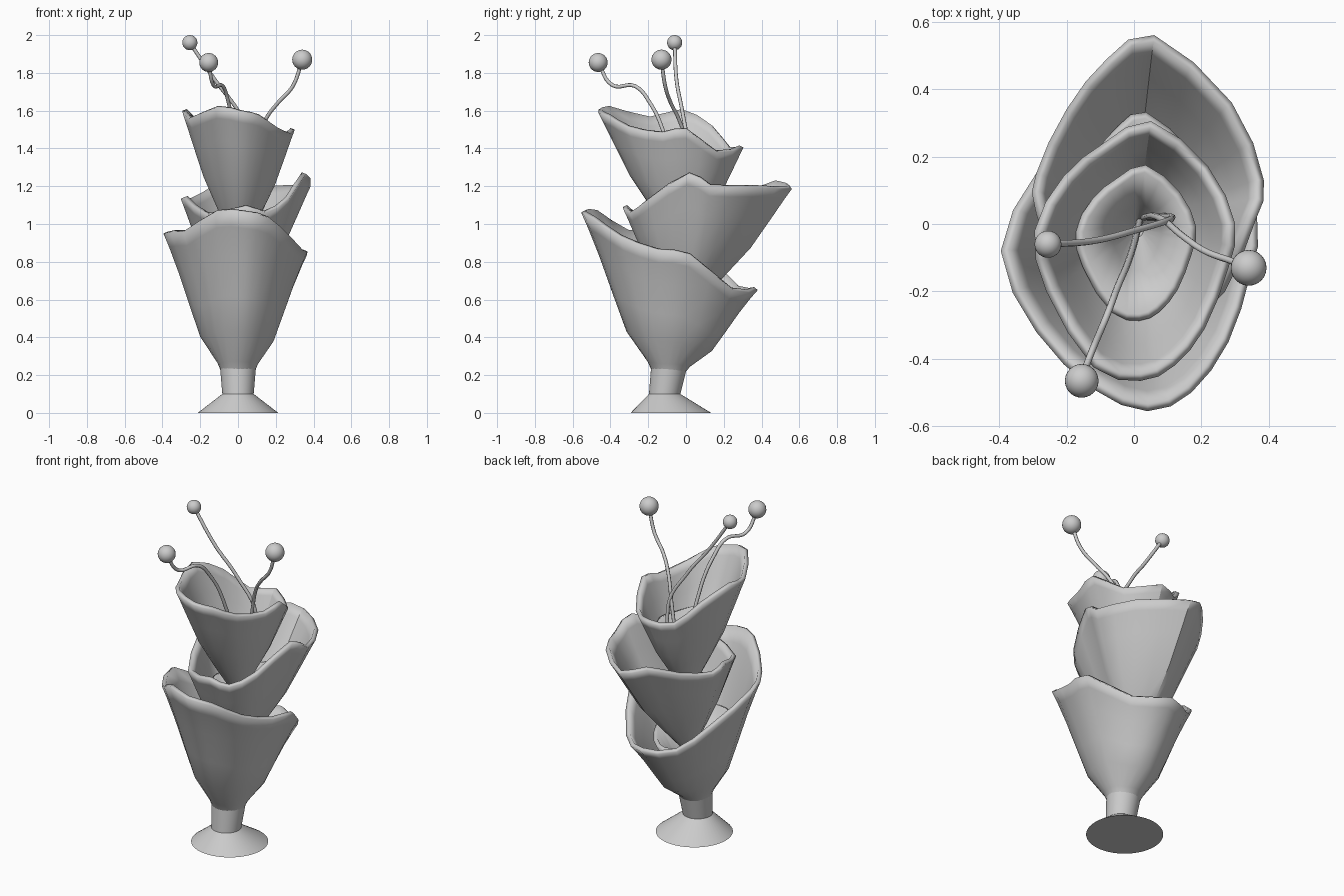
import bpy, bmesh
from math import sin, cos, tau, radians
from mathutils import Vector

if "Cube" in bpy.data.objects:
    bpy.data.objects.remove(bpy.data.objects["Cube"])

SEGS = 24


def loft(name, rings, cap_top=False):
    """Skin a stack of rings, each counter-clockwise seen from above."""
    bm = bmesh.new()
    vr = [[bm.verts.new(p) for p in r] for r in rings]
    n = len(rings[0])
    for a, b in zip(vr, vr[1:]):
        for i in range(n):
            j = (i + 1) % n
            bm.faces.new((a[i], a[j], b[j], b[i]))
    bm.faces.new(vr[0][::-1])
    if cap_top:
        bm.faces.new(vr[-1])
    me = bpy.data.meshes.new(name)
    bm.to_mesh(me)
    bm.free()
    ob = bpy.data.objects.new(name, me)
    bpy.context.collection.objects.link(ob)
    return ob


def circle(c, r, n=SEGS):
    # starts at the front (-y) and runs towards +x
    return [Vector((c[0] + r * sin(tau * i / n), c[1] - r * cos(tau * i / n), c[2]))
            for i in range(n)]


def closed_spline(ctrl, n=SEGS):
    """Catmull-Rom loop through the control points."""
    p = [Vector(c) for c in ctrl]
    m = len(p)
    out = []
    for i in range(n):
        k, f = divmod(i * m / n, 1)
        k = int(k)
        a, b, c, d = (p[(k + q) % m] for q in (-1, 0, 1, 2))
        out.append(0.5 * (2 * b + (c - a) * f + (2 * a - 5 * b + 4 * c - d) * f * f
                          + (3 * b - a - 3 * c + d) * f ** 3))
    return out


def smooth(ob):
    bpy.ops.object.select_all(action='DESELECT')
    ob.select_set(True)
    bpy.context.view_layer.objects.active = ob
    bpy.ops.object.shade_smooth_by_angle(angle=radians(30))


def shell(name, low, top, profile):
    """Bottom ring blended up to a rim, given wall thickness."""
    rings = []
    for t, s in profile:
        ring = []
        for a, b in zip(low, top):
            p = a.lerp(b, s)
            p.z = a.z + (b.z - a.z) * t
            ring.append(p)
        rings.append(ring)
    ob = loft(name, rings)
    mod = ob.modifiers.new("wall", 'SOLIDIFY')
    mod.thickness = 0.025
    mod.offset = -1
    smooth(ob)


def petal_cup(name, centre, radius, profile, rim):
    """Wavy cup with a shorter, level-rimmed liner inside it."""
    low, top = circle(centre, radius), closed_spline(rim)
    shell(name, low, top, profile)
    c = Vector(centre)
    level = c.z + 0.62 * (sum(p.z for p in top) / len(top) - c.z)
    inner = [c.lerp(p, 0.6) for p in top]
    for p in inner:
        p.z = level + 0.25 * (p.z - level)
    base = circle(c + Vector((0, 0, .03)), radius * .7)
    shell(name + "_liner", base, inner, [(0, 0), (.45, .45), (1, 1)])


def tube(name, pts, r):
    cu = bpy.data.curves.new(name, 'CURVE')
    cu.dimensions = '3D'
    cu.bevel_depth = r
    cu.bevel_resolution = 2
    cu.resolution_u = 6
    cu.use_fill_caps = True
    sp = cu.splines.new('BEZIER')
    sp.bezier_points.add(len(pts) - 1)
    for bp, p in zip(sp.bezier_points, pts):
        bp.co = p
        bp.handle_left_type = bp.handle_right_type = 'AUTO'
    ob = bpy.data.objects.new(name, cu)
    bpy.context.collection.objects.link(ob)


# Foot and neck
foot = loft("foot", [circle((0, -.08, 0), .213, 48), circle((0, -.113, .1), .083, 48),
                     circle((0, -.09, .24), .095, 48)], cap_top=True)
smooth(foot)

# Three stacked cups; rim points go front, right, back, left
petal_cup("lower_cup", (0, -.09, .22), .09,
          [(0, 0), (.06, .06), (.25, .36), (.47, .54), (.72, .74), (.9, .9), (1, 1)],
          [(.04, -.555, 1.06), (.17, -.5, 1.03), (.28, -.35, .93), (.345, -.15, .86),
           (.365, .02, .835), (.23, .25, .65), (.04, .38, .65), (-.14, .29, .66),
           (-.29, .15, .8), (-.395, -.08, .95), (-.29, -.32, .96), (-.12, -.49, 1.065)])
bulge = [(0, 0), (.25, .3), (.5, .58), (.75, .79), (.92, .93), (1, 1)]
petal_cup("middle_cup", (0, -.01, .56), .05, bulge,
          [(.04, -.335, 1.09), (.15, -.3, 1.06), (.27, -.2, 1.13), (.36, .01, 1.265),
           (.385, .13, 1.2), (.29, .36, 1.195), (.06, .56, 1.185), (-.08, .49, 1.22),
           (-.2, .34, 1.16), (-.29, .15, 1.12), (-.29, .03, 1.14), (-.17, -.24, 1.05)])
petal_cup("upper_cup", (.01, -.02, .92), .045, bulge,
          [(.02, -.465, 1.59), (.12, -.42, 1.57), (.21, -.31, 1.51), (.28, -.13, 1.48),
           (.3, 0, 1.5), (.22, .17, 1.38), (.05, .305, 1.405), (-.09, .24, 1.4),
           (-.21, .14, 1.52), (-.295, -.02, 1.6), (-.26, -.2, 1.56), (-.12, -.425, 1.615)])

# Stem running through the cups
tube("centre_stem", [(0, -.09, .2), (0, -.02, .57), (.01, -.02, .95)], .03)

# Thin stalks with round tips
stalks = [
    ("right", .053, [(.02, .02, .95), (.09, .01, 1.4), (.15, -.04, 1.56), (.21, -.08, 1.64),
                     (.29, -.11, 1.73), (.34, -.13, 1.87)]),
    ("front", .05, [(.02, .02, .95), (-.02, -.12, 1.49), (-.05, -.19, 1.64),
                    (-.08, -.27, 1.73), (-.13, -.39, 1.735), (-.155, -.465, 1.855)]),
    ("left", .04, [(.02, .02, .95), (.11, .015, 1.38), (0, -.02, 1.6),
                   (-.12, -.05, 1.76), (-.255, -.06, 1.96)]),
]
for side, r, pts in stalks:
    tube(side + "_stalk", pts, .01)
    bpy.ops.mesh.primitive_uv_sphere_add(segments=24, ring_count=16, radius=r, location=pts[-1])
    tip = bpy.context.object
    tip.name = side + "_tip"
    smooth(tip)
